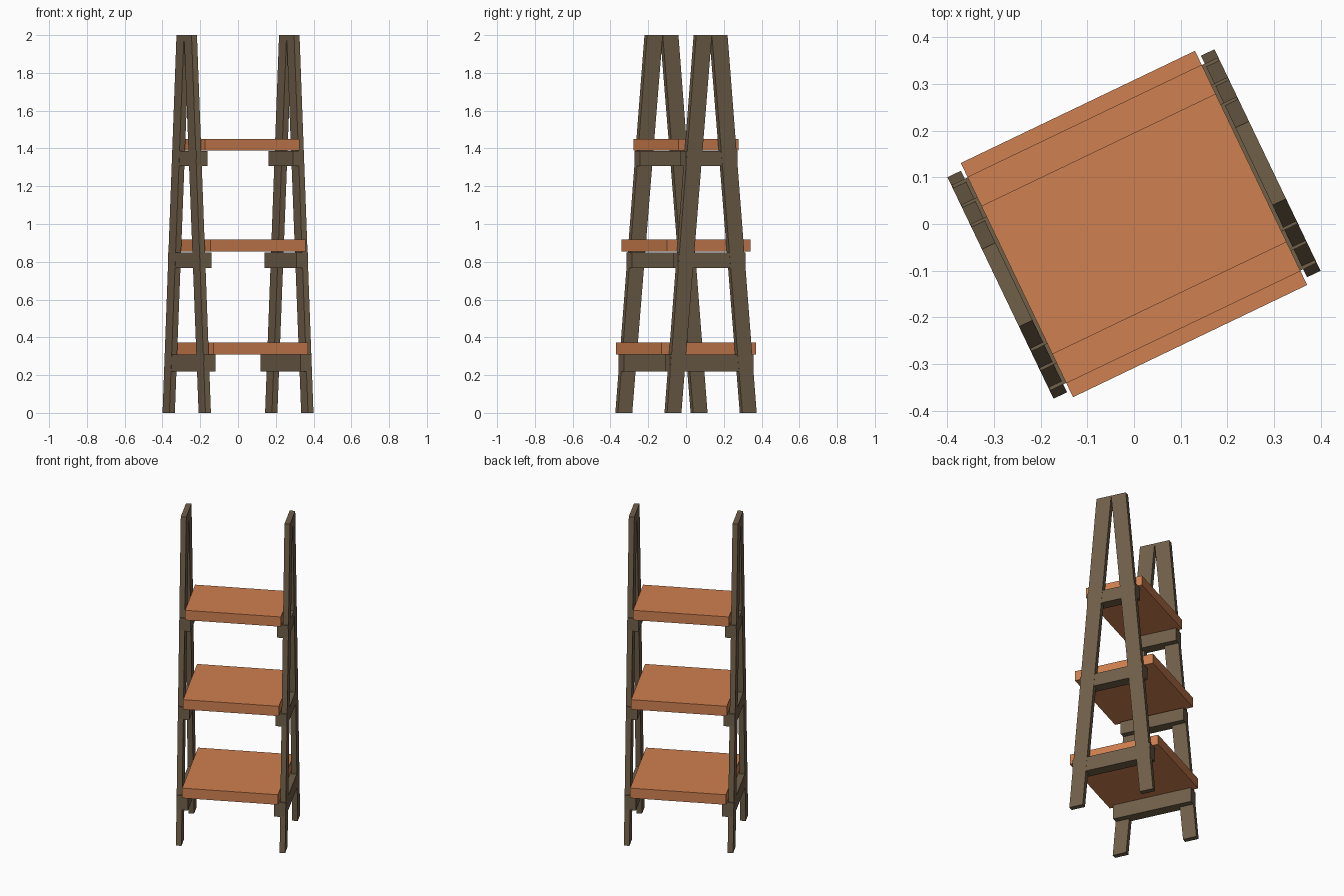
import bpy, math
from mathutils import Matrix

if "Cube" in bpy.data.objects:
    bpy.data.objects.remove(bpy.data.objects["Cube"])

ROT = Matrix.Rotation(math.radians(25.6), 4, 'Z')   # whole stand is turned on the floor


def material(name, rgb):
    m = bpy.data.materials.new(name)
    m.diffuse_color = (*rgb, 1)
    m.use_nodes = True
    m.node_tree.nodes["Principled BSDF"].inputs["Base Color"].default_value = m.diffuse_color
    return m


wood = material("dark olive wood", (0.162, 0.116, 0.066))
orange = material("orange wood", (0.62, 0.215, 0.08))


def prism(name, profile, x0, x1, mat):
    """Extrude a (y, z) profile along x from x0 to x1."""
    if x0 > x1:
        x0, x1 = x1, x0
    area = sum(a[0] * b[1] - b[0] * a[1]
               for a, b in zip(profile, profile[1:] + profile[:1]))
    if area < 0:
        profile = profile[::-1]
    n = len(profile)
    verts = [(x, y, z) for x in (x0, x1) for y, z in profile]
    faces = [list(range(n))[::-1], list(range(n, 2 * n))]
    faces += [(i, (i + 1) % n, (i + 1) % n + n, i + n) for i in range(n)]
    me = bpy.data.meshes.new(name)
    me.from_pydata(verts, [], faces)
    me.transform(ROT)
    me.materials.append(mat)
    ob = bpy.data.objects.new(name, me)
    bpy.context.collection.objects.link(ob)


def rect(half, z0, z1):
    return [(-half, z0), (half, z0), (half, z1), (-half, z1)]


# shelf half depth, shelf z range, support bar half length, bar z range
levels = [("lower", 0.278, 0.31, 0.373, 0.244, 0.218, 0.309),
          ("middle", 0.245, 0.855, 0.917, 0.197, 0.768, 0.848),
          ("upper", 0.176, 1.388, 1.45, 0.151, 1.306, 1.387)]

for side, s in (("left", -1), ("right", 1)):
    # A-frame of two leaning legs meeting at the top
    for end, t in (("front", -1), ("back", 1)):
        leg = [(t * 0.179, 0), (t * 0.263, 0), (t * 0.092, 2), (0, 2)]
        prism(f"{side}_{end}_leg", leg, s * 0.285, s * 0.317, wood)
    # cross bars that carry the shelves
    for level, _, _, _, half, z0, z1 in levels:
        prism(f"{side}_{level}_support_bar", rect(half, z0, z1),
              s * 0.25, s * 0.316, wood)

# shelves
for level, half, z0, z1, *_ in levels:
    prism(f"{level}_shelf", rect(half, z0, z1), -0.278, 0.278, orange)
